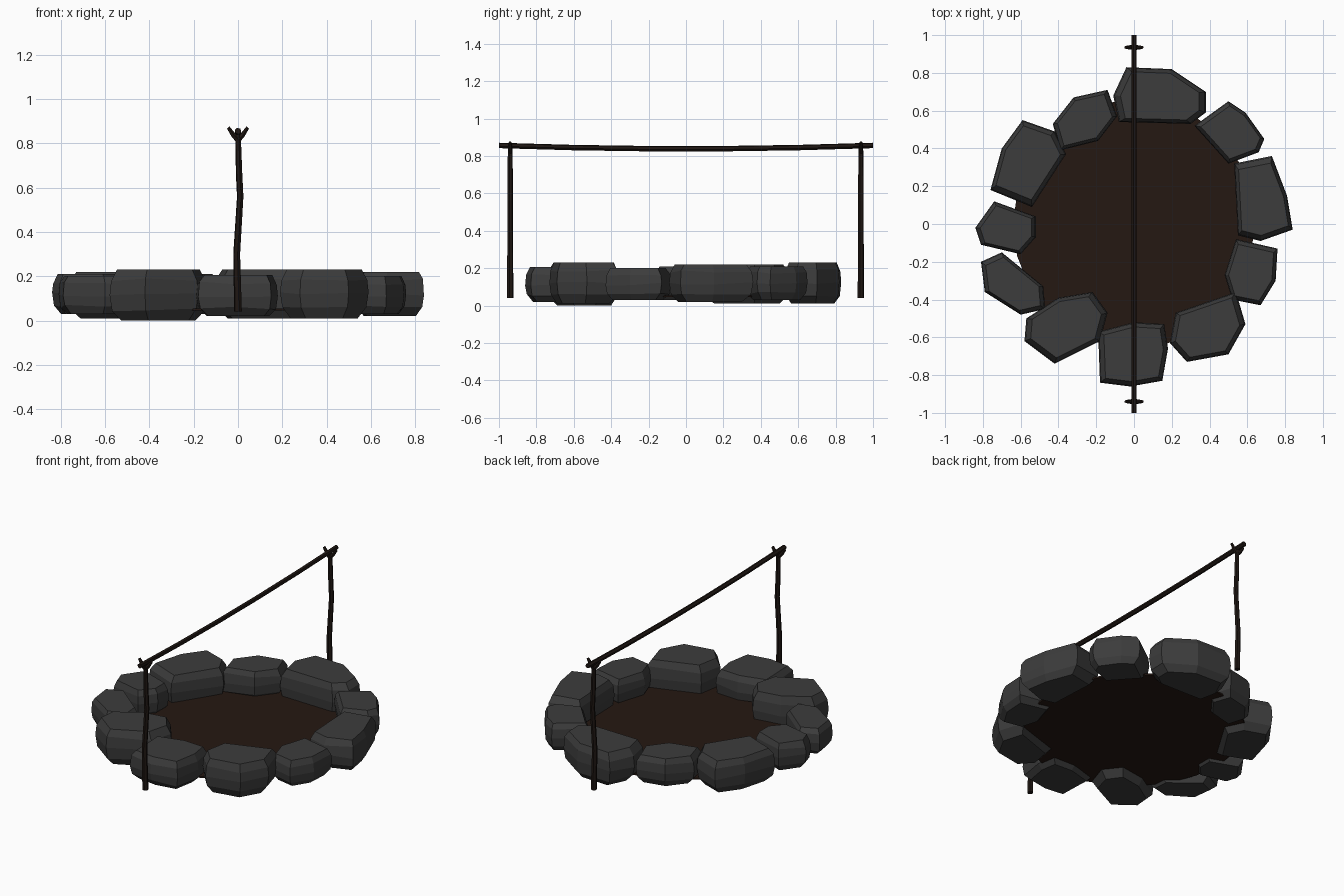
import bpy, bmesh, math, random
from mathutils import Vector

if "Cube" in bpy.data.objects:
    bpy.data.objects.remove(bpy.data.objects["Cube"])

random.seed(4)

def material(name, colour):
    m = bpy.data.materials.new(name)
    m.diffuse_color = (*colour, 1)
    m.use_nodes = True
    m.node_tree.nodes["Principled BSDF"].inputs["Base Color"].default_value = m.diffuse_color
    return m

STONE = material("dark_stone", (0.045, 0.045, 0.045))
SOIL = material("burnt_soil", (0.018, 0.009, 0.006))
WOOD = material("charred_wood", (0.013, 0.008, 0.006))

def loft(name, rings, mat):
    """Closed flat-shaded solid through rings with equal vertex counts."""
    bm = bmesh.new()
    rows = [[bm.verts.new(p) for p in ring] for ring in rings]
    n = len(rows[0])
    for a, b in zip(rows, rows[1:]):
        for i in range(n):
            j = (i + 1) % n
            bm.faces.new((a[i], a[j], b[j], b[i]))
    bm.faces.new(rows[0][::-1])
    bm.faces.new(rows[-1])
    bmesh.ops.recalc_face_normals(bm, faces=bm.faces)
    mesh = bpy.data.meshes.new(name)
    bm.to_mesh(mesh)
    bm.free()
    mesh.materials.append(mat)
    ob = bpy.data.objects.new(name, mesh)
    bpy.context.collection.objects.link(ob)
    return ob

def stone(z0, z1, *outline):
    """Rounded boulder: plan outline pulled in at the foot and the top."""
    pts = [Vector((x, y, 0)) for x, y in outline]
    c = sum(pts, Vector()) / len(pts)
    rings = []
    for s, t in ((0.76, 0), (0.95, 0.2), (1, 0.5), (0.97, 0.8), (0.85, 1)):
        ring = []
        for p in pts:
            q = c + (p - c) * s
            wob = random.uniform(-0.008, 0.008) if 0 < t < 1 else 0
            q.z = z0 + (z1 - z0) * t + wob
            ring.append(q)
        rings.append(ring)
    return loft("ring_stone", rings, STONE)

def stick(name, path, radii, sides=6):
    """Tapered, slightly bent branch."""
    path = [Vector(p) for p in path]
    d = (path[-1] - path[0]).normalized()
    u = d.orthogonal().normalized()
    v = d.cross(u)
    angles = [2 * math.pi * i / sides for i in range(sides)]
    rings = [[p + (u * math.cos(a) + v * math.sin(a)) * r for a in angles]
             for p, r in zip(path, radii)]
    return loft(name, rings, WOOD)

# Ring of stones, clockwise from the back
stone(0.01, 0.23, (-.04, .83), (.2, .82), (.38, .7), (.38, .59), (.3, .53), (-.08, .54), (-.11, .68))
stone(0.03, 0.21, (.5, .65), (.59, .59), (.69, .45), (.66, .38), (.5, .32), (.32, .52))
stone(0.02, 0.22, (.53, .32), (.73, .36), (.81, .15), (.84, -.03), (.67, -.09), (.55, -.06))
stone(0.03, 0.20, (.54, -.08), (.76, -.13), (.75, -.3), (.67, -.43), (.52, -.4), (.48, -.27))
stone(0.01, 0.23, (.54, -.36), (.59, -.53), (.5, -.69), (.28, -.73), (.19, -.63), (.22, -.47))
stone(0.02, 0.205, (-.19, -.57), (0, -.52), (.16, -.53), (.18, -.66), (.15, -.83), (-.02, -.86), (-.18, -.84))
stone(0.0, 0.23, (-.57, -.5), (-.4, -.39), (-.22, -.36), (-.14, -.47), (-.18, -.62), (-.42, -.74), (-.58, -.62))
stone(0.03, 0.20, (-.81, -.2), (-.7, -.15), (-.48, -.33), (-.47, -.45), (-.6, -.48), (-.79, -.36))
stone(0.03, 0.21, (-.84, -.02), (-.74, .12), (-.52, .04), (-.52, -.07), (-.6, -.16), (-.81, -.11))
stone(0.01, 0.22, (-.76, .18), (-.7, .4), (-.59, .55), (-.42, .49), (-.36, .37), (-.54, .09))
stone(0.03, 0.21, (-.43, .53), (-.32, .67), (-.14, .71), (-.09, .57), (-.19, .44), (-.39, .39))

# Burnt soil bed
loft("soil_bed", [[(0.64 * math.cos(k * math.pi / 12), 0.66 * math.sin(k * math.pi / 12), z)
                   for k in range(24)] for z in (0.045, 0.055)], SOIL)

# Forked posts at front and back
for label, y in (("front", -0.94), ("back", 0.935)):
    stick(label + "_post",
          [(0, y, 0.04), (-0.006, y, 0.3), (0.01, y, 0.56), (0.005, y, 0.66), (0, y, 0.84)],
          [0.018, 0.016, 0.015, 0.015, 0.013])
    for side, s in (("left", -1), ("right", 1)):
        stick(f"{label}_fork_{side}",
              [(0, y, 0.815), (s * 0.02, y, 0.837), (s * 0.044, y, 0.872)],
              [0.013, 0.012, 0.008])

# Sagging cross bar resting in the forks
stick("spit_bar", [(0, y, 0.838 + 0.018 * y * y) for y in (-1, -0.6, -0.2, 0.2, 0.6, 1)],
      [0.015] * 6)
